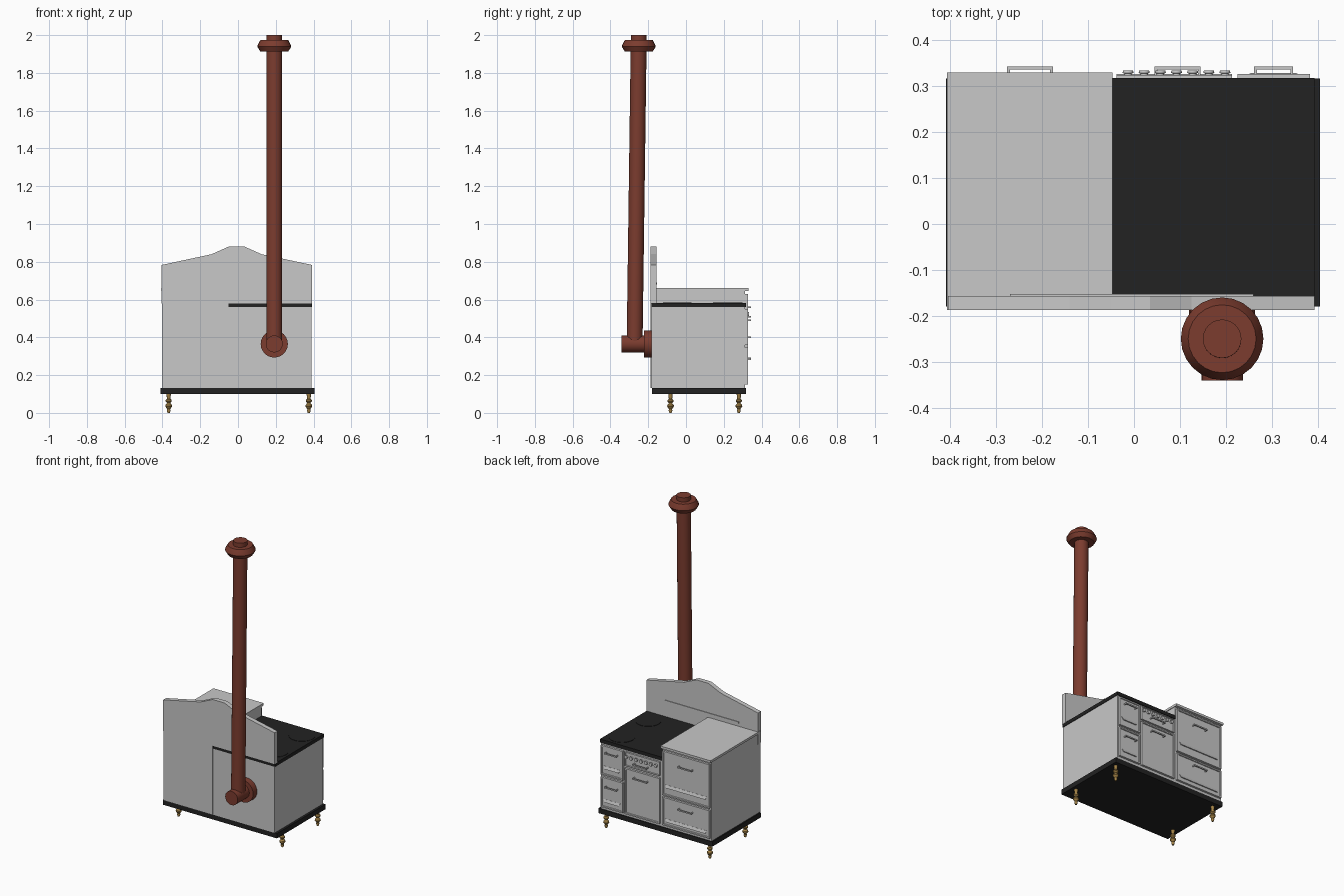
import bpy, bmesh, math
from mathutils import Vector

if "Cube" in bpy.data.objects:
    bpy.data.objects.remove(bpy.data.objects["Cube"])


def material(name, rgb):
    m = bpy.data.materials.new(name)
    m.diffuse_color = (*rgb, 1)
    m.use_nodes = True
    m.node_tree.nodes["Principled BSDF"].inputs["Base Color"].default_value = m.diffuse_color
    return m


GREY = material("grey enamel", (0.58, 0.58, 0.58))
BLACK = material("black iron", (0.016, 0.016, 0.016))
RUST = material("rust brown", (0.20, 0.045, 0.028))
BRASS = material("brass", (0.36, 0.22, 0.06))


def finish(bm, name, mat, smooth=False):
    bmesh.ops.recalc_face_normals(bm, faces=bm.faces)
    me = bpy.data.meshes.new(name)
    bm.to_mesh(me)
    bm.free()
    me.materials.append(mat)
    if smooth:
        for p in me.polygons:
            p.use_smooth = True
        me.set_sharp_from_angle(angle=math.radians(32))
    ob = bpy.data.objects.new(name, me)
    bpy.context.collection.objects.link(ob)
    return ob


def add_box(bm, x0, x1, y0, y1, z0, z1):
    v = bmesh.ops.create_cube(bm, size=1)["verts"]
    for p in v:
        p.co = ((x0 + x1) / 2 + p.co.x * (x1 - x0),
                (y0 + y1) / 2 + p.co.y * (y1 - y0),
                (z0 + z1) / 2 + p.co.z * (z1 - z0))
    return v


def box(name, mat, *b):
    bm = bmesh.new()
    add_box(bm, *b)
    return finish(bm, name, mat)


def lathe(name, mat, origin, axis, profile, n=24):
    """Closed turned shape: profile of (radius, distance along axis)."""
    bm = bmesh.new()
    q = Vector(axis).to_track_quat('Z', 'Y')
    rings = []
    for r, h in profile:
        rings.append([bm.verts.new(Vector(origin) + q @ Vector(
            (r * math.cos(2 * math.pi * i / n), r * math.sin(2 * math.pi * i / n), h)))
            for i in range(n)])
    for a, b in zip(rings, rings[1:]):
        for i in range(n):
            bm.faces.new((a[i], a[(i + 1) % n], b[(i + 1) % n], b[i]))
    bm.faces.new(rings[0])
    bm.faces.new(rings[-1])
    return finish(bm, name, mat, True)


# Base plate, cabinets, tops
box("base_plate", BLACK, -0.41, 0.405, -0.18, 0.317, 0.10, 0.132)
box("tall_cabinet", GREY, -0.402, -0.051, -0.187, 0.313, 0.132, 0.645)
box("tall_cabinet_top", GREY, -0.407, -0.047, -0.187, 0.33, 0.645, 0.66)
box("oven_body", GREY, -0.05, 0.39, -0.182, 0.313, 0.132, 0.56)
box("cooktop", BLACK, -0.05, 0.393, -0.182, 0.318, 0.56, 0.583)

# Burner plates
for i, (y, r) in enumerate(((0.222, 0.078), (-0.047, 0.075))):
    lathe(f"burner_{i}", BLACK, (0.303, y, 0.583), (0, 0, 1),
          [(r, -0.002), (r, 0.002)], 32)

# Backsplash with curved crest
bm = bmesh.new()
crest = [(-0.405, 0.58), (-0.405, 0.783), (-0.14, 0.84), (-0.05, 0.88),
         (0.035, 0.88), (0.125, 0.84), (0.393, 0.783), (0.393, 0.58)]
face = bm.faces.new([bm.verts.new((x, -0.187, z)) for x, z in crest])
ext = bmesh.ops.extrude_face_region(bm, geom=[face])["geom"]
bmesh.ops.translate(bm, vec=(0, 0.03, 0),
                    verts=[g for g in ext if isinstance(g, bmesh.types.BMVert)])
finish(bm, "backsplash", GREY)
box("backsplash_trim", GREY, -0.27, 0.26, -0.158, -0.153, 0.68, 0.69)


def front_panel(name, x0, x1, z0, z1, y1=0.327, border=0.012):
    """Drawer or door front with a shallow recessed panel."""
    bm = bmesh.new()
    add_box(bm, x0, x1, 0.311, y1, z0, z1)
    bm.normal_update()
    f = max(bm.faces, key=lambda f: f.calc_center_median().y)
    bmesh.ops.inset_region(bm, faces=[f], thickness=border)
    bmesh.ops.inset_region(bm, faces=[f], thickness=0.003, depth=-0.005)
    finish(bm, name, GREY)


def handle(name, xc, z, w, y0=0.320):
    bm = bmesh.new()
    add_box(bm, xc - w / 2, xc + w / 2, 0.337, 0.343, z - 0.004, z + 0.004)
    for s in (-1, 1):
        x = xc + s * (w / 2 - 0.003)
        add_box(bm, x - 0.003, x + 0.003, y0, 0.338, z - 0.004, z + 0.004)
    finish(bm, name, GREY)


def ledge(name, x0, x1, z):
    """Wedge moulding across the lower part of a drawer."""
    bm = bmesh.new()
    for v in add_box(bm, x0, x1, 0.32, 0.329, z - 0.008, z + 0.01):
        if v.co.z > z and v.co.y > 0.325:
            v.co.y = 0.323
        if v.co.z < z:
            v.co.x += 0.012 if v.co.x < (x0 + x1) / 2 else -0.012
    finish(bm, name, GREY)


# Drawers: name, x0, x1, z0, z1, handle z, handle width, ledge z
for name, x0, x1, z0, z1, hz, w, lz in (
        ("tall_upper_drawer", -0.395, -0.058, 0.345, 0.63, 0.56, 0.10, 0.405),
        ("tall_lower_drawer", -0.395, -0.058, 0.15, 0.332, 0.285, 0.10, 0.185),
        ("small_upper_drawer", 0.225, 0.383, 0.36, 0.55, 0.51, 0.085, 0.41),
        ("small_lower_drawer", 0.225, 0.383, 0.15, 0.345, 0.29, 0.085, 0.195)):
    front_panel(name, x0, x1, z0, z1)
    handle(name + "_handle", (x0 + x1) / 2, hz, w)
    ledge(name + "_ledge", x0 + 0.018, x1 - 0.018, lz)

# Oven door and control panel with knobs
front_panel("oven_door", -0.038, 0.213, 0.15, 0.445)
handle("oven_door_handle", 0.095, 0.40, 0.10)
front_panel("control_panel", -0.038, 0.213, 0.46, 0.55, 0.325, 0.006)
handle("control_panel_handle", 0.095, 0.49, 0.10)
for i in range(7):
    lathe(f"knob_{i}", GREY, (-0.013 + 0.0352 * i, 0.319, 0.522), (0, 1, 0),
          [(0.008, 0), (0.008, 0.009), (0.012, 0.010), (0.011, 0.015)], 12)

# Turned brass feet
foot = [(0.006, 0), (0.010, 0.012), (0.008, 0.02), (0.018, 0.034), (0.017, 0.042),
        (0.008, 0.052), (0.016, 0.06), (0.016, 0.068), (0.009, 0.074), (0.012, 0.102)]
for i, (x, y) in enumerate((x, y) for x in (-0.367, 0.375) for y in (-0.082, 0.28)):
    lathe(f"foot_{i}", BRASS, (x, y, 0), (0, 0, 1), foot, 16)

# Chimney: wall flange, horizontal stub, leaning pipe and collar
PX = 0.192
lathe("flue_flange", RUST, (PX, -0.18, 0.365), (0, -1, 0), [(0.072, 0), (0.072, 0.042)])
lathe("flue_stub", RUST, (PX, -0.215, 0.365), (0, -1, 0), [(0.045, 0), (0.045, 0.126)])
bm = bmesh.new()
top, bottom = Vector((PX, -0.25, 2.0)), Vector((PX, -0.272, 0.37))
bmesh.ops.create_cone(bm, cap_ends=True, segments=24, radius1=0.042, radius2=0.042, depth=1)
for v in bm.verts:
    c = top if v.co.z > 0 else bottom
    v.co = c + Vector((v.co.x, v.co.y, 0))
finish(bm, "chimney_pipe", RUST, True)
lathe("chimney_collar", RUST, (PX, -0.25, 1.913), (0, 0, 1),
      [(0.04, 0), (0.074, 0), (0.09, 0.026), (0.088, 0.034), (0.074, 0.06), (0.04, 0.06)])
